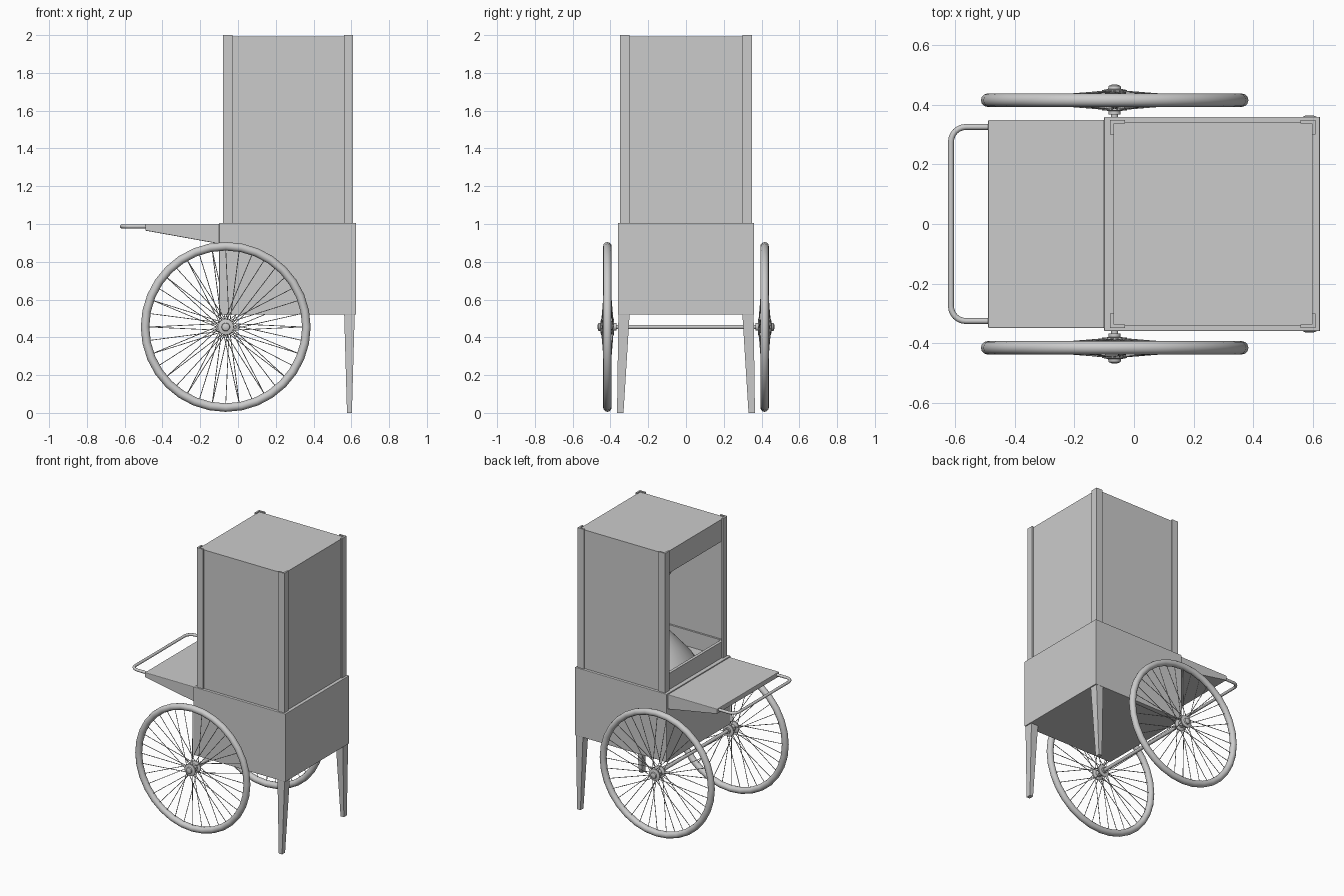
import bpy, bmesh, math
from mathutils import Vector, Matrix

if "Cube" in bpy.data.objects:
    bpy.data.objects.remove(bpy.data.objects["Cube"])


def make(name, verts, faces, bevel=0.0):
    me = bpy.data.meshes.new(name)
    me.from_pydata(verts, [], faces)
    bm = bmesh.new()
    bm.from_mesh(me)
    bmesh.ops.recalc_face_normals(bm, faces=bm.faces)
    bm.to_mesh(me)
    bm.free()
    ob = bpy.data.objects.new(name, me)
    bpy.context.collection.objects.link(ob)
    if bevel:
        m = ob.modifiers.new("bevel", 'BEVEL')
        m.width, m.segments = bevel, 2
    return ob


def loft(name, low, high, bevel=0.0):
    """Solid between two matching outlines."""
    n = len(low)
    faces = [tuple(range(n)), tuple(range(n, 2 * n))]
    faces += [(i, (i + 1) % n, n + (i + 1) % n, n + i) for i in range(n)]
    return make(name, list(low) + list(high), faces, bevel)


def rect(x0, x1, y0, y1, z):
    return [(x0, y0, z), (x1, y0, z), (x1, y1, z), (x0, y1, z)]


def box(name, x0, x1, y0, y1, z0, z1, bevel=0.0):
    return loft(name, rect(x0, x1, y0, y1, z0), rect(x0, x1, y0, y1, z1), bevel)


def lathe(name, profile, n, matrix):
    """Spin (radius, height) points about local z."""
    verts, faces, k = [], [], len(profile)
    for i in range(n):
        a = 2 * math.pi * i / n
        verts += [matrix @ Vector((r * math.cos(a), r * math.sin(a), h)) for r, h in profile]
    for i in range(n):
        j = (i + 1) % n
        faces += [(i * k + p, j * k + p, j * k + p + 1, i * k + p + 1) for p in range(k - 1)]
    faces += [tuple(i * k for i in range(n)), tuple(i * k + k - 1 for i in range(n))]
    return smooth(make(name, verts, faces))


def smooth(ob):
    bpy.ops.object.select_all(action='DESELECT')
    ob.select_set(True)
    bpy.context.view_layer.objects.active = ob
    bpy.ops.object.shade_smooth_by_angle(angle=math.radians(35))
    return ob


def wires(name, paths, radius, res=2):
    """Tubes along poly paths."""
    cu = bpy.data.curves.new(name, 'CURVE')
    cu.dimensions = '3D'
    cu.bevel_depth, cu.bevel_resolution, cu.use_fill_caps = radius, res, True
    for pts in paths:
        s = cu.splines.new('POLY')
        s.points.add(len(pts) - 1)
        for p, co in zip(s.points, pts):
            p.co = (*co, 1)
    ob = bpy.data.objects.new(name, cu)
    bpy.context.collection.objects.link(ob)
    return ob


# Lower body, sloped serving shelf
box("cart_body", -0.10, 0.625, -0.36, 0.36, 0.52, 1.005, 0.003)
side = [(-0.10, 0.895), (-0.49, 0.965), (-0.49, 1.0), (-0.10, 1.0)]
loft("shelf", [(x, -0.35, z) for x, z in side], [(x, 0.35, z) for x, z in side], 0.004)

# Push handle with rounded corners
half = [(-0.48, 0.326)]
half += [(-0.565 - 0.05 * math.sin(a), 0.276 + 0.05 * math.cos(a))
         for a in [math.pi / 2 * i / 6 for i in range(7)]]
path = [(x, y, 0.987) for x, y in half] + [(x, -y, 0.987) for x, y in reversed(half)]
wires("push_handle", [path], 0.010, 3)

# Tapered legs
for s in (-1, 1):
    loft("leg", rect(0.577, 0.603, s * 0.331, s * 0.365, 0),
         rect(0.562, 0.618, s * 0.298, s * 0.358, 0.53))

# Glass cabinet: corner angles, side walls, open on the shelf side
X0, X1, Y, CX = -0.08, 0.61, 0.35, 0.265
W, T = 0.05, 0.012
for sx in (-1, 1):
    for sy in (-1, 1):
        cx, cy = (X0 if sx < 0 else X1), sy * Y
        ell = [(0, 0), (W, 0), (W, T), (T, T), (T, W), (0, W)]
        pts = [(cx - sx * u, cy - sy * v) for u, v in ell]
        loft("corner_post", [(x, y, 1.0) for x, y in pts], [(x, y, 2.0) for x, y in pts])
g = 0.009
for s in (-1, 1):
    y0, y1 = s * (Y - g), s * (Y - g - 0.008)
    box("side_glass", X0 + g, X1 - g, y0, y1, 1.12, 1.835)
    box("side_lower_panel", X0 + g, X1 - g, y0, s * (Y - 0.03), 1.0, 1.12)
    box("side_upper_panel", X0 + g, X1 - g, y0, s * (Y - 0.03), 1.835, 1.99)
box("end_glass", X1 - g - 0.008, X1 - g, -Y + g, Y - g, 1.12, 1.835)
for n, x0, x1 in (("end", X1 - 0.03, X1 - g), ("serving", X0 + g, X0 + 0.03)):
    box(n + "_lower_panel", x0, x1, -Y + g, Y - g, 1.0, 1.12)
    box(n + "_upper_panel", x0, x1, -Y + g, Y - g, 1.835, 1.99)
box("roof", X0 + g, X1 - g, -Y + g, Y - g, 1.975, 1.993)

# Contents: heap of corn and hanging kettle
lathe("popcorn_heap", [(0.29, 1.0), (0.26, 1.05), (0.19, 1.13), (0.11, 1.22), (0.05, 1.27), (0.01, 1.285)],
      28, Matrix.Translation((CX, 0, 0)))
lathe("kettle", [(0.03, 1.60), (0.09, 1.615), (0.125, 1.65), (0.135, 1.70), (0.135, 1.79),
                 (0.12, 1.81), (0.02, 1.83), (0.015, 1.98)], 28, Matrix.Translation((CX, 0, 0)))

# Wheels: tyre, hub, laced spokes, axle
WX, WZ, WY = -0.065, 0.455, 0.416
for s in (-1, 1):
    c = Vector((WX, s * WY, WZ))
    bpy.ops.mesh.primitive_torus_add(major_segments=32, minor_segments=12, major_radius=0.427,
                                     minor_radius=0.0225, location=c, rotation=(math.pi / 2, 0, 0))
    bpy.context.object.name = "tyre"
    smooth(bpy.context.object)
    m = Matrix.Translation(c) @ Matrix.Rotation(-s * math.pi / 2, 4, 'X')
    hub = [(0.02, -0.048), (0.02, -0.036), (0.042, -0.034), (0.042, -0.026), (0.022, -0.02), (0.022, 0.02),
           (0.042, 0.026), (0.042, 0.034), (0.022, 0.038), (0.02, 0.048), (0.01, 0.052)]
    lathe("hub", hub, 20, m)
    spokes = []
    for i in range(36):
        a = 2 * math.pi * i / 36
        b = a + (0.5 if i // 2 % 2 else -0.5)
        h = 0.03 if i % 2 else -0.03
        spokes.append([m @ Vector((0.036 * math.cos(b), 0.036 * math.sin(b), h)),
                       m @ Vector((0.41 * math.cos(a), 0.41 * math.sin(a), 0))])
    wires("spokes", spokes, 0.0022, 1)
wires("axle", [[(WX, -WY, WZ), (WX, WY, WZ)]], 0.012, 3)
